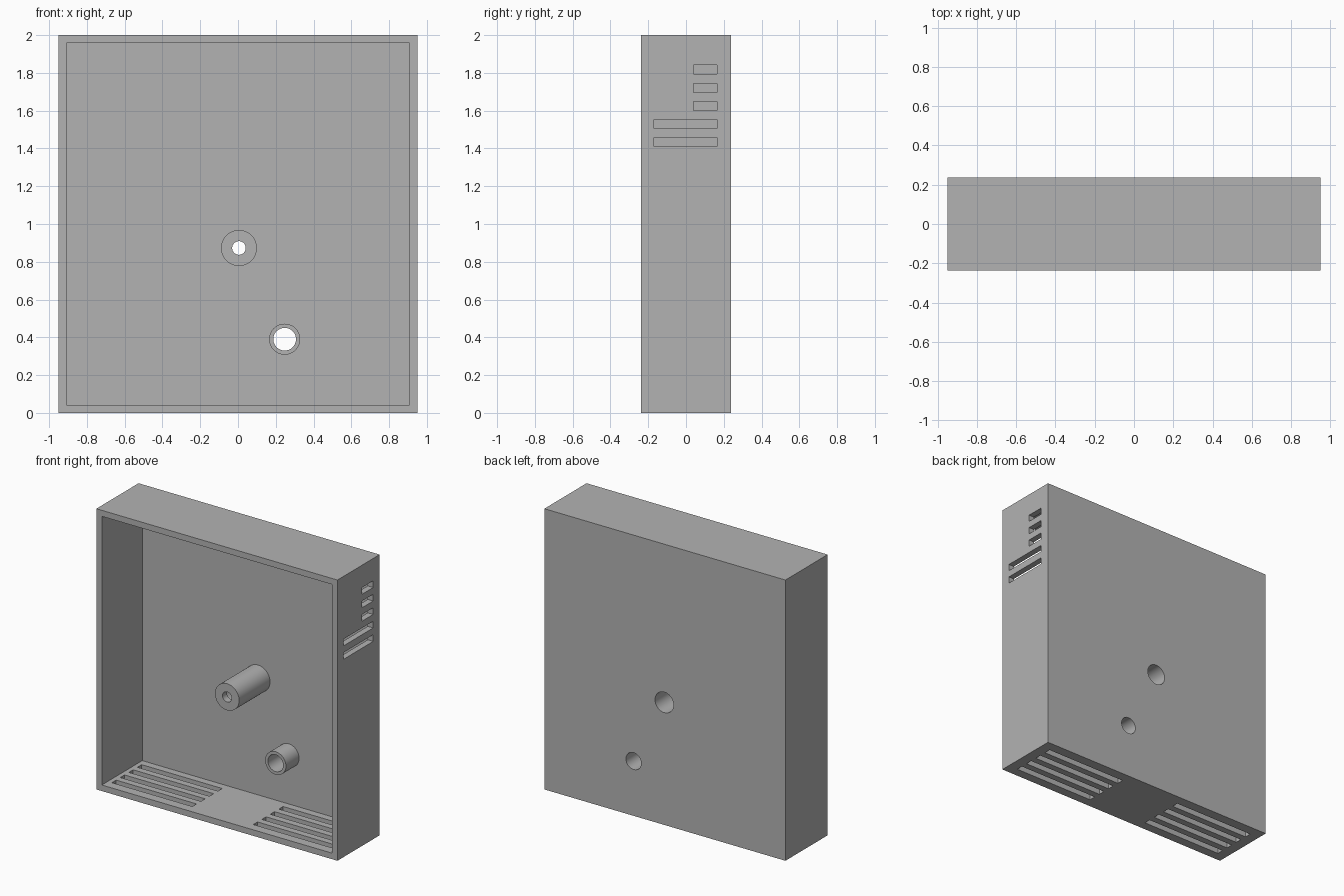
import bpy
import math
from mathutils import Matrix, Vector

cube = bpy.data.objects.get("Cube")
if cube:
    bpy.data.objects.remove(cube, do_unlink=True)

grey = bpy.data.materials.new("plain grey")
grey.use_nodes = True
grey.diffuse_color = (0.45, 0.45, 0.45, 1)
grey.node_tree.nodes["Principled BSDF"].inputs["Base Color"].default_value = (0.45, 0.45, 0.45, 1)

W, D, H = 1.9, 0.475, 2.0      # outer size
WALL, BACK = 0.043, 0.02       # rim and back panel thickness
SLOT, PITCH = 0.048, 0.096     # vent slot width and spacing
SLOT_BACK = D / 2 - 0.0725     # rear end of the vents


def box(name, lo, hi):
    lo, hi = Vector(lo), Vector(hi)
    bpy.ops.mesh.primitive_cube_add(size=1)
    ob = bpy.context.object
    ob.name = name
    ob.data.transform(Matrix.Translation((lo + hi) / 2) @ Matrix.Diagonal((*(hi - lo), 1)))
    ob.data.materials.append(grey)
    return ob


def rod(name, x, z, radius, y0, y1):
    bpy.ops.mesh.primitive_cylinder_add(vertices=64, radius=radius, depth=y1 - y0)
    ob = bpy.context.object
    ob.name = name
    ob.data.transform(Matrix.Translation((x, (y0 + y1) / 2, z)) @ Matrix.Rotation(math.pi / 2, 4, "X"))
    ob.data.materials.append(grey)
    return ob


def combine(target, tools, operation):
    bpy.context.view_layer.objects.active = target
    for tool in tools:
        mod = target.modifiers.new("boolean", "BOOLEAN")
        mod.operation = operation
        mod.solver = "EXACT"
        mod.object = tool
        bpy.ops.object.modifier_apply(modifier=mod.name)
        bpy.data.objects.remove(tool, do_unlink=True)


# Open-fronted shell
case = box("wall_case", (-W / 2, -D / 2, 0), (W / 2, D / 2, H))
inner_back = D / 2 - BACK
cuts = [box("cavity", (-W / 2 + WALL, -1, WALL), (W / 2 - WALL, inner_back, H - WALL))]

# Side vents: three short slots above two long ones
for i in range(5):
    z = 1.793 - i * PITCH
    front = 0.04 if i < 3 else -0.17
    cuts.append(box("side_vent", (0.85, front, z), (1.1, SLOT_BACK, z + SLOT)))

# Floor vents: four slots mirrored left and right
for i in range(4):
    y = SLOT_BACK - i * PITCH
    for x0, x1 in ((-0.875, -0.24), (0.24, 0.875)):
        cuts.append(box("floor_vent", (x0, y - SLOT, -0.1), (x1, y, 0.1)))
combine(case, cuts, "DIFFERENCE")

# Posts standing on the back panel
posts = [rod("centre_post", 0.005, 0.873, 0.095, -0.13, D / 2 - 0.01),
         rod("lower_post", 0.247, 0.39, 0.082, 0.07, D / 2 - 0.01)]
combine(case, posts, "UNION")

# Bores: stepped screw hole and plain through hole
bores = [rod("screw_hole", 0.005, 0.873, 0.036, -0.2, 0.3),
         rod("screw_recess", 0.005, 0.873, 0.073, -0.08, 0.3),
         rod("through_hole", 0.247, 0.39, 0.06, 0, 0.3)]
combine(case, bores, "DIFFERENCE")

bpy.ops.object.select_all(action="DESELECT")
case.select_set(True)
bpy.context.view_layer.objects.active = case
bpy.ops.object.shade_smooth_by_angle(angle=math.radians(30))
